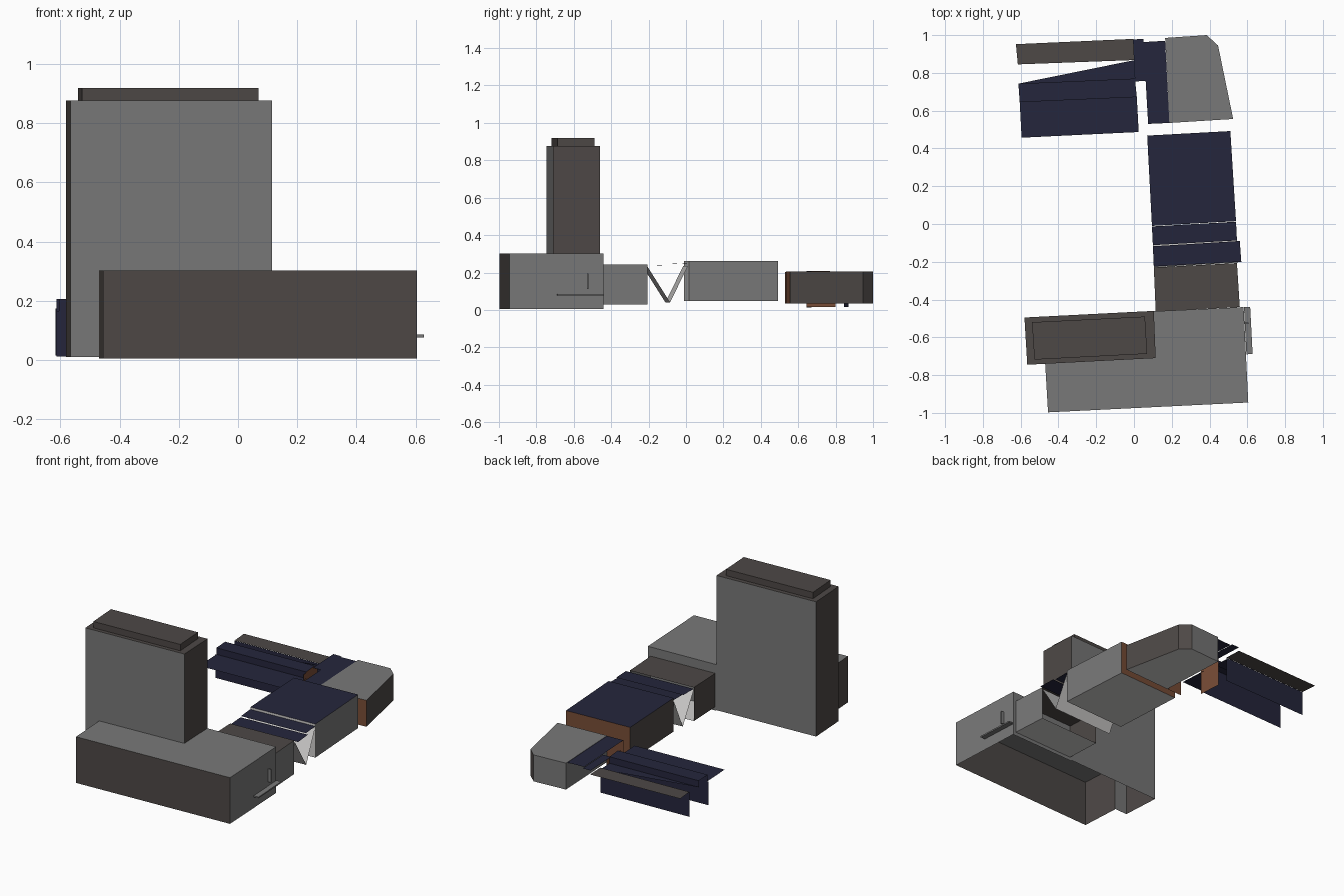
import bpy

if "Cube" in bpy.data.objects:
    bpy.data.objects.remove(bpy.data.objects["Cube"])


def material(name, rgb):
    m = bpy.data.materials.new(name)
    m.diffuse_color = (*rgb, 1)
    m.use_nodes = True
    m.node_tree.nodes["Principled BSDF"].inputs["Base Color"].default_value = m.diffuse_color
    return m


MATS = [material("concrete grey", (0.19, 0.19, 0.19)),
        material("dark brown", (0.075, 0.065, 0.061)),
        material("navy roof", (0.018, 0.019, 0.045)),
        material("rust orange", (0.19, 0.074, 0.037)),
        material("pale grey", (0.62, 0.61, 0.60))]
GREY, BROWN, NAVY, RUST, PALE = range(5)


def build(name, verts, faces, mats):
    me = bpy.data.meshes.new(name)
    me.from_pydata(verts, [], faces)
    for m in MATS:
        me.materials.append(m)
    for p, m in zip(me.polygons, mats):
        p.material_index = m
    ob = bpy.data.objects.new(name, me)
    bpy.context.collection.objects.link(ob)
    return ob


def prism(name, pts, z0, z1, walls, roof=None, floor=None):
    """Shell over a counter-clockwise plan; one colour per wall, None = open."""
    n = len(pts)
    verts = [(x, y, z) for z in (z0, z1) for x, y in pts]
    faces, mats = [], []
    for i, m in enumerate(walls):
        if m is not None:
            j = (i + 1) % n
            faces.append((i, j, n + j, n + i))
            mats.append(m)
    if roof is not None:
        faces.append(tuple(range(n, 2 * n)))
        mats.append(roof)
    if floor is not None:
        faces.append(tuple(reversed(range(n))))
        mats.append(floor)
    return build(name, verts, faces, mats)


def wall(name, a, b, z0, z1, m):
    return build(name, [(*a, z0), (*b, z0), (*b, z1), (*a, z1)], [(0, 1, 2, 3)], [m])


def sheet(name, pts, m):
    return build(name, pts, [tuple(range(len(pts)))], [m])


# Podium, wrapped around the tower
prism("podium", [(-.455, -.997), (.605, -.945), (.58, -.44), (.105, -.462),
                 (.115, -.71), (-.47, -.74)], .005, .302,
      [BROWN, GREY, GREY, None, None, BROWN], GREY)

# Tower and its roof house
prism("tower", [(-.565, -.745), (.115, -.71), (.105, -.46), (-.58, -.495)],
      .01, .877, [None, None, GREY, BROWN], BROWN)
wall("tower_front", (-.565, -.745), (.115, -.71), .302, .877, GREY)
wall("tower_front_corner", (-.565, -.745), (-.47, -.74), .01, .302, GREY)
wall("tower_right", (.115, -.71), (.105, -.46), .302, .877, BROWN)
prism("roof_house", [(-.527, -.718), (.07, -.687), (.058, -.49), (-.54, -.52)],
      .877, .918, [BROWN] * 4, BROWN)

# Entrance canopy and sign plate on the right side
prism("entrance_canopy", [(.595, -.69), (.628, -.688), (.615, -.438), (.582, -.44)],
      .077, .086, [GREY] * 4, GREY, GREY)
prism("blade_plate", [(.58, -.53), (.605, -.53), (.605, -.522), (.58, -.522)],
      .112, .195, [GREY] * 4, GREY, GREY)

# Link block behind the podium
prism("link_block", [(.115, -.462), (.56, -.44), (.545, -.207), (.105, -.23)],
      .028, .244, [None, GREY, None, BROWN], BROWN, PALE)

# Folded joint: inclined panels forming a trough under narrow roof strips
sheet("fold_down", [(.105, -.23, .23), (.55, -.205, .23),
                    (.545, -.085, .04), (.1, -.11, .04)], PALE)
sheet("fold_up", [(.1, -.11, .04), (.545, -.085, .04),
                  (.54, .01, .235), (.095, -.015, .235)], PALE)
sheet("joint_roof_front", [(.105, -.225, .237), (.568, -.2, .237),
                           (.56, -.09, .24), (.1, -.118, .24)], NAVY)
sheet("joint_roof_back", [(.1, -.112, .245), (.545, -.087, .245),
                          (.54, .012, .25), (.095, -.013, .25)], NAVY)

# Main hall
prism("main_hall", [(.095, -.01), (.54, .015), (.51, .492), (.07, .468)],
      .047, .263, [PALE, GREY, RUST, BROWN], NAVY, PALE)

# North building with navy side roof
prism("north_building", [(.187, .535), (.525, .556), (.445, .945),
                         (.385, 1.0), (.165, .985)], .035, .205,
      [RUST, BROWN, BROWN, GREY, GREY], GREY, PALE)
sheet("north_side_roof", [(.075, .53, .203), (.187, .535, .203),
                          (.165, .97, .203), (.05, .963, .203)], NAVY)
wall("north_side_front", (.075, .53), (.187, .535), .035, .203, RUST)
sheet("connector_roof", [(.005, .755, .2), (.062, .757, .2),
                         (.05, .98, .2), (-.005, .977, .2)], NAVY)

# Platform canopies: flat roofs, raised ridge, hanging walls
sheet("front_canopy", [(-.595, .457, .165), (.025, .487, .165),
                       (.015, .672, .165), (-.605, .645, .165)], NAVY)
prism("canopy_ridge", [(-.605, .645), (.015, .672), (.005, .77), (-.612, .743)],
      .165, .207, [NAVY, RUST, NAVY, None], NAVY)
sheet("canopy_wedge", [(-.612, .743, .165), (.005, .77, .165), (0, .867, .165)], NAVY)
wall("canopy_wall", (-.612, .645), (.015, .672), .012, .165, NAVY)
wall("canopy_end", (.015, .645), (.005, .8), .015, .2, RUST)
sheet("rear_canopy", [(-.615, .845, .175), (.002, .868, .175),
                      (-.003, .98, .175), (-.625, .952, .175)], BROWN)
wall("rear_canopy_wall", (-.617, .845), (.002, .868), .015, .174, NAVY)
